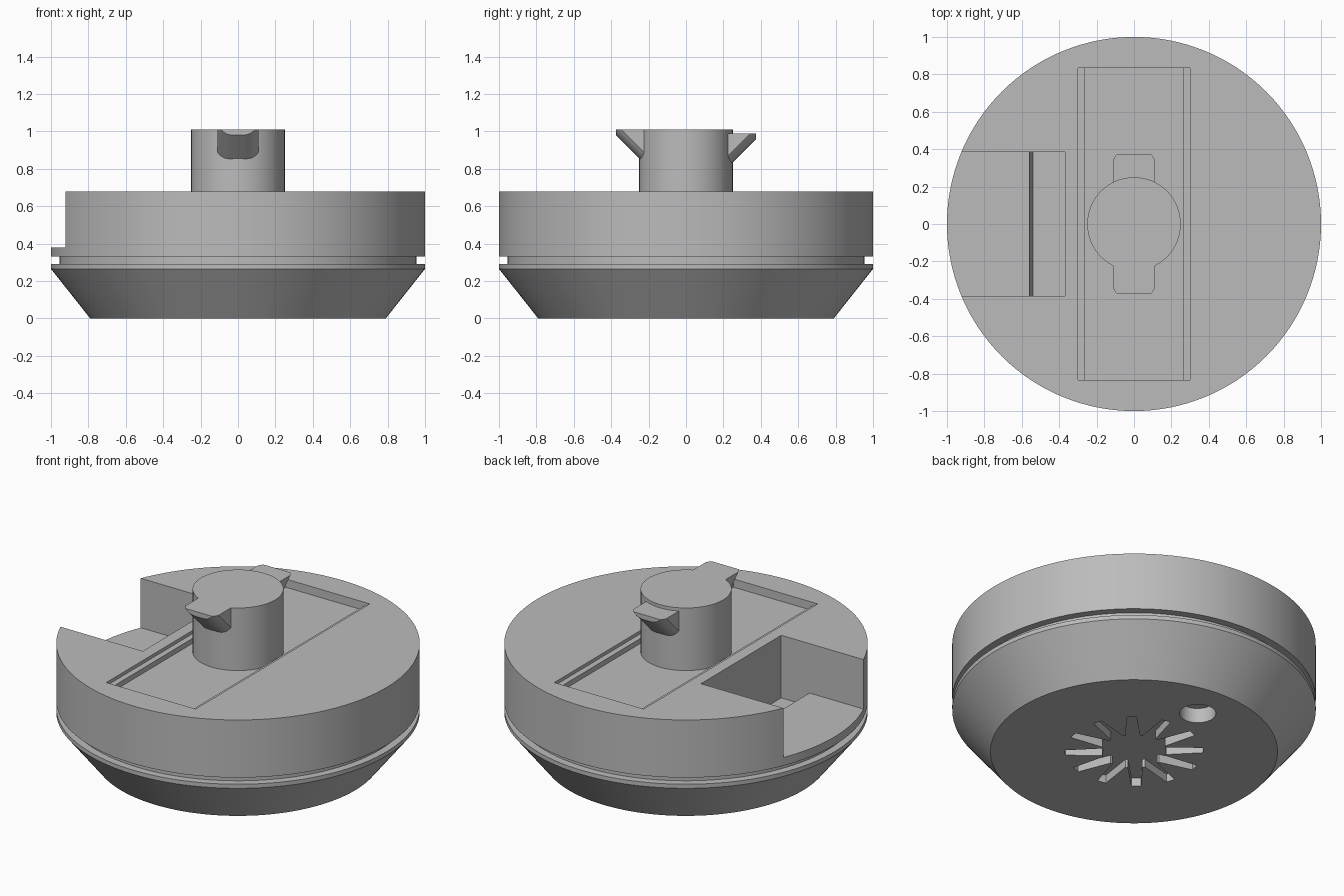
import bpy, bmesh, math
from mathutils import Vector

cube = bpy.data.objects.get("Cube")
if cube:
    bpy.data.objects.remove(cube, do_unlink=True)

grey = bpy.data.materials.new("plain grey")
grey.use_nodes = True
grey.diffuse_color = (0.5, 0.5, 0.5, 1)
grey.node_tree.nodes["Principled BSDF"].inputs["Base Color"].default_value = (0.5, 0.5, 0.5, 1)


def finish(name, bm):
    bmesh.ops.recalc_face_normals(bm, faces=bm.faces)
    mesh = bpy.data.meshes.new(name)
    bm.to_mesh(mesh)
    bm.free()
    mesh.materials.append(grey)
    obj = bpy.data.objects.new(name, mesh)
    bpy.context.collection.objects.link(obj)
    return obj


def smooth(obj):
    bpy.ops.object.select_all(action="DESELECT")
    obj.select_set(True)
    bpy.context.view_layer.objects.active = obj
    bpy.ops.object.shade_smooth_by_angle(angle=math.radians(25))


def lathe(name, profile, sides=128):
    """Closed solid of revolution from (radius, z) points."""
    bm = bmesh.new()
    rings = []
    for r, z in profile:
        rings.append([bm.verts.new((r * math.cos(math.tau * i / sides),
                                    r * math.sin(math.tau * i / sides), z))
                      for i in range(sides)])
    for a, b in zip(rings, rings[1:]):
        for i in range(sides):
            j = (i + 1) % sides
            bm.faces.new((a[i], a[j], b[j], b[i]))
    bm.faces.new(rings[0])
    bm.faces.new(rings[-1])
    return finish(name, bm)


def prism(name, points, offset):
    """Extrude a closed outline of 3D points by an offset."""
    bm = bmesh.new()
    face = bm.faces.new([bm.verts.new(p) for p in points])
    out = bmesh.ops.extrude_face_region(bm, geom=[face])
    moved = [v for v in out["geom"] if isinstance(v, bmesh.types.BMVert)]
    bmesh.ops.translate(bm, verts=moved, vec=Vector(offset))
    return finish(name, bm)


def cut(target, cutter):
    mod = target.modifiers.new(cutter.name, "BOOLEAN")
    mod.operation = "DIFFERENCE"
    mod.solver = "EXACT"
    mod.object = cutter
    bpy.context.view_layer.objects.active = target
    bpy.ops.object.modifier_apply(modifier=mod.name)
    bpy.data.objects.remove(cutter, do_unlink=True)


def across(profile, half):
    """Cutter with an (x, z) outline running from -half to half in y."""
    return prism("channel_cutter", [(x, -half, z) for x, z in profile], (0, 2 * half, 0))


# Round body with tapered foot and seal groove
body = lathe("body", [(0.79, 0), (1, 0.265), (1, 0.29), (0.955, 0.29),
                      (0.955, 0.33), (1, 0.33), (1, 0.68)])

# Side notch with a raised outer lip
cut(body, across([(-1.1, 0.38), (-0.56, 0.38), (-0.54, 0.3),
                  (-0.37, 0.3), (-0.37, 0.8), (-1.1, 0.8)], 0.385))

# Shallow stepped recess in the top
half_recess = [(0.265, 0.63), (0.265, 0.66), (0.3, 0.66), (0.3, 0.8)]
cut(body, across(half_recess + [(-x, z) for x, z in reversed(half_recess)], 0.835))

# Star-shaped recess in the underside
SPIKES = 12
star = []
for k in range(SPIKES):
    mid = math.radians(18) + math.tau * k / SPIKES
    for r, spread in ((0.18, -0.22), (0.38, -0.07), (0.38, 0.07), (0.18, 0.22)):
        star.append((r * math.cos(mid + spread), r * math.sin(mid + spread), -0.1))
cut(body, prism("star_cutter", star, (0, 0, 0.15)))

# Round hole in the underside
hole = [(0.1 * math.cos(math.tau * i / 40), 0.545 + 0.1 * math.sin(math.tau * i / 40), -0.1)
        for i in range(40)]
cut(body, prism("hole_cutter", hole, (0, 0, 0.19)))
smooth(body)

# Central post
smooth(lathe("post", [(0.25, 0.6), (0.25, 1.01)], 64))


def lug(name, side, top):
    """Slanted lug with a rounded underside, cut flat on top and at the tip."""
    bm = bmesh.new()
    rows = []
    steps = 24
    for i in range(steps + 1):
        t = 2 * i / steps - 1
        sag = 0.06 * abs(t) ** 3.5
        tip = 0.375 - max(0, sag - 0.03)
        low = top - 0.155 + sag
        tip_z = min(top - 0.0005, low + tip - 0.25)
        outline = [(0.2, top), (tip, top), (tip, tip_z), (0.2, low - 0.05)]
        rows.append([bm.verts.new((0.11 * t, side * y, z)) for y, z in outline])
    for a, b in zip(rows, rows[1:]):
        for j in range(4):
            k = (j + 1) % 4
            bm.faces.new((a[j], a[k], b[k], b[j]))
    bm.faces.new(rows[0])
    bm.faces.new(rows[-1])
    smooth(finish(name, bm))


# Locking lugs, the back one slightly lower
lug("front_lug", -1, 1.01)
lug("back_lug", 1, 0.99)
